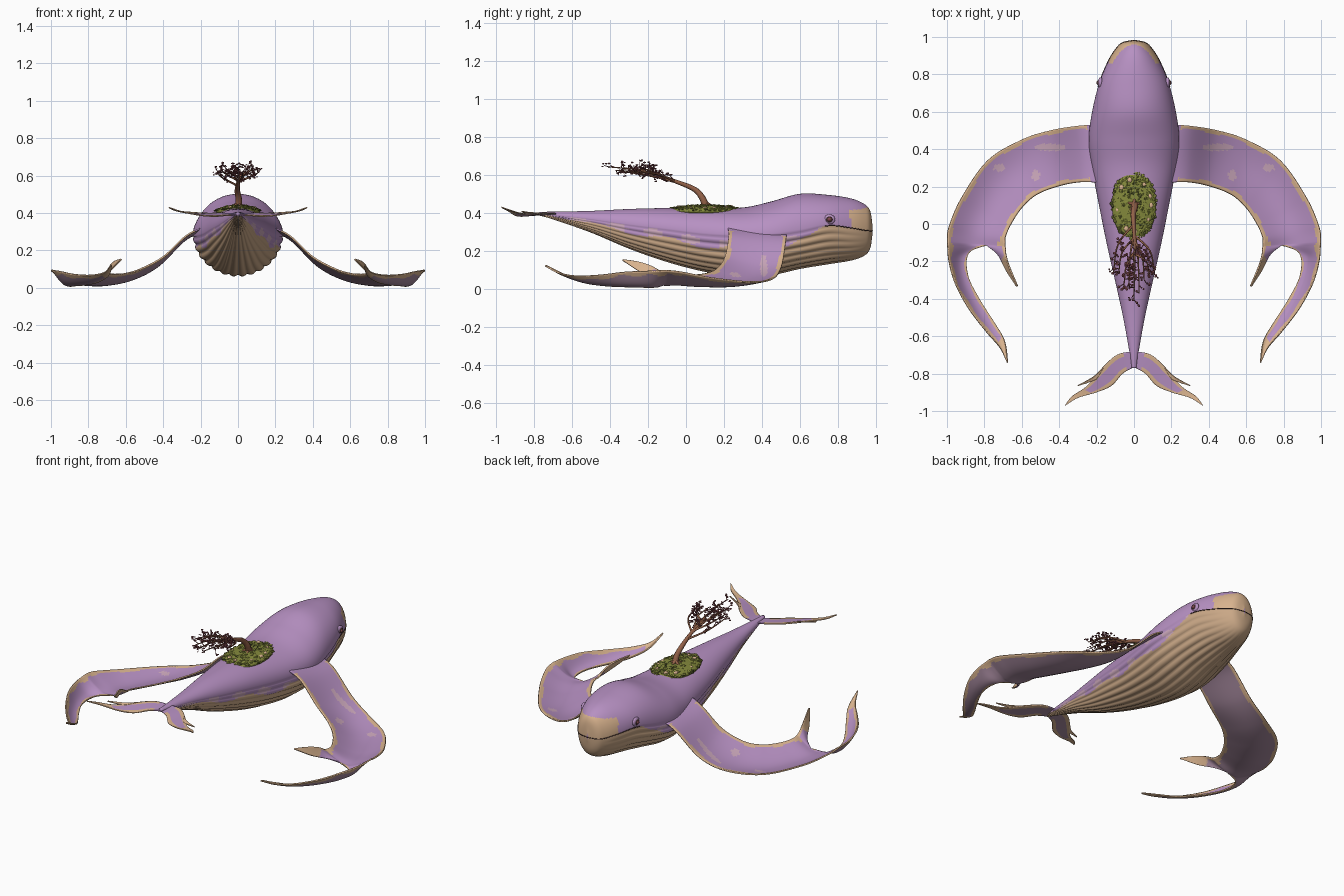
import bpy, bmesh, random
from math import sin, cos, pi, sqrt
from mathutils import Vector, Matrix

random.seed(7)
cube = bpy.data.objects.get("Cube")
if cube:
    bpy.data.objects.remove(cube, do_unlink=True)


def material(name, *rgb):
    m = bpy.data.materials.new(name)
    m.use_nodes = True
    m.diffuse_color = (*rgb, 1)
    m.node_tree.nodes["Principled BSDF"].inputs["Base Color"].default_value = (*rgb, 1)
    return m


purple = material("purple skin", .47, .28, .54)
cream = material("cream edge", .69, .45, .27)
tan = material("tan belly", .59, .39, .24)
lavender = material("pink lavender patch", .6, .39, .5)
mauve = material("mauve underside", .38, .25, .34)
moss = material("olive moss", .23, .25, .045)
dark_moss = material("dark moss", .08, .09, .02)
wood = material("brown wood", .29, .12, .065)
maroon = material("maroon leaf", .22, .065, .075)
dark = material("dark brown", .045, .022, .02)


def spline(points, n):
    """Sample n+1 stations on a smooth path through tuples of any length."""
    pts = [Vector(p) for p in points]
    out = []
    for k in range(n + 1):
        s = k / n * (len(pts) - 1)
        i = min(int(s), len(pts) - 2)
        t = s - i
        b, c = pts[i], pts[i + 1]
        a = pts[i - 1] if i else 2 * b - c
        d = pts[i + 2] if i + 2 < len(pts) else 2 * c - b
        out.append(b + t / 2 * ((c - a) + t * ((2 * a - 5 * b + 4 * c - d)
                                               + t * (3 * b - a - 3 * c + d))))
    return out


def finish(name, bm, mats, smooth=True):
    for f in bm.faces:
        f.smooth = smooth
    mesh = bpy.data.meshes.new(name)
    bm.to_mesh(mesh)
    bm.free()
    for m in mats:
        mesh.materials.append(m)
    ob = bpy.data.objects.new(name, mesh)
    bpy.context.collection.objects.link(ob)
    return ob


def mirror(ob):
    ob.modifiers.new("mirror", "MIRROR").use_mirror_merge = False


# Body: y, half width, top, bottom, seam height
body_stations = [
    (-.77, .012, .405, .385, .395), (-.7, .022, .406, .365, .388), (-.5, .058, .41, .295, .365),
    (-.3, .102, .42, .21, .335), (-.1, .147, .425, .14, .31), (.1, .187, .425, .088, .285),
    (.3, .225, .428, .06, .275), (.45, .242, .46, .07, .28), (.6, .224, .5, .103, .3),
    (.75, .187, .494, .128, .332), (.87, .138, .475, .148, .32), (.94, .094, .445, .175, .308),
    (.97, .06, .408, .215, .305), (.982, .004, .33, .29, .305)]
UPPER, LOBES = 48, 14
LOWER = LOBES * 6
COLS = UPPER + LOWER


def body_point(st, j):
    y, w, top, bottom, seam = st
    if j <= UPPER:
        a = pi * j / UPPER
        return Vector((w * cos(a), y, seam + (top - seam) * sin(a)))
    a = pi * (j - UPPER) / LOWER
    flute = 1 - .05 * (1 - abs(sin(LOBES * a))) * min(1, max(0, (.95 - y) * 4))
    return Vector((-w * cos(a) * flute, y, seam - (seam - bottom) * sin(a) * flute))


def body_colour(co, j):
    y, z = co.y, co.z
    blotch = sin(y * 23 + z * 40) * sin(y * 11 - z * 31)
    if j >= UPPER:
        a = pi * (j + .5 - UPPER) / LOWER
        depth = min(a, pi - a)
        limit = .3 + .07 * sin(y * 17) if y < .55 else max(0, .3 - (y - .55) * 1.7)
        if depth > limit:
            return 1
        return 3 if blotch > .45 else 0
    # Nose patch stays low on the sides and only tops the very tip
    if y > .865 + .01 * sin(z * 60) and z < .415 + .25 * max(0, y - .9):
        return 2
    return 0


bm = bmesh.new()
rings = spline(body_stations, 104)
grid = [[bm.verts.new(body_point(st, j)) for j in range(COLS)] for st in rings]
for r, s in zip(grid, grid[1:]):
    for j in range(COLS):
        k = (j + 1) % COLS
        f = bm.faces.new((r[j], r[k], s[k], s[j]))
        f.material_index = body_colour(f.calc_center_median(), j)
bm.faces.new(grid[0])
bm.faces.new(grid[-1])
bmesh.ops.recalc_face_normals(bm, faces=bm.faces)
finish("body", bm, [purple, tan, cream, lavender])


def strip(bm, stations, rows, cols, sags, paint, first=None):
    """Loft a bowed sheet between two edges; may continue from a first row of verts."""
    verts = []
    for i, st in enumerate(spline(stations, rows)):
        if first and i == 0:
            verts.append(first)
            continue
        lead, trail = Vector(st[:3]), Vector(st[3:])
        sag = sags[0] + (sags[1] - sags[0]) * i / rows
        verts.append([bm.verts.new(lead.lerp(trail, j / cols)
                                   - Vector((0, 0, sag * sin(pi * j / cols))))
                      for j in range(cols + 1)])
    for i in range(rows):
        for j in range(cols):
            f = bm.faces.new((verts[i][j], verts[i][j + 1], verts[i + 1][j + 1], verts[i + 1][j]))
            f.material_index = paint((i + .5) / rows, (j + .5) / cols, f.calc_center_median())
    return verts[-1]


def thin_pair(name, bm, thickness):
    # The underside takes the material three slots further on
    ob = finish(name, bm, [purple, cream, lavender, mauve, cream, mauve])
    mod = ob.modifiers.new("thickness", "SOLIDIFY")
    mod.thickness = thickness
    mod.offset = -1
    mod.material_offset = 3
    mirror(ob)


# Flippers: broad arm, then a long trailing tip and a short inner tip
def arm_paint(u, v, co):
    if u > .08 and (min(v, 1 - v) < .062 + .02 * sin(u * 30) or u > .93 and v > .85):
        return 1
    for x, y, rx, ry in ((.45, .41, .085, .02), (.525, .26, .022, .03), (.72, .3, .03, .02)):
        if ((co.x - x) / rx) ** 2 + ((co.y - y) / ry) ** 2 < 1:
            return 2
    return 0


def long_paint(u, v, co):
    edge = .13 + .3 * max(0, u - .35) + .04 * sin(u * 30)
    return 1 if min(v, 1 - v) < edge or u > .8 else 0


arm = [(.2, .53, .3, .18, .22, .33), (.3, .525, .25, .28, .225, .28),
       (.45, .5, .115, .4, .205, .17), (.6, .45, .055, .52, .16, .105),
       (.78, .34, .04, .6, .09, .08), (.92, .14, .06, .66, 0, .075),
       (.988, -.02, .09, .69, -.07, .08), (.995, -.1, .1, .69, -.12, .085)]
long_tip = [(.995, -.1, .1, .792, -.113, .03), (.985, -.2, .095, .885, -.16, .014),
            (.95, -.32, .09, .885, -.28, .015), (.88, -.45, .075, .82, -.41, .02),
            (.79, -.57, .07, .75, -.52, .035), (.715, -.66, .085, .695, -.62, .07),
            (.68, -.74, .125, .678, -.735, .125)]
short_tip = [(.792, -.113, .03, .69, -.12, .085), (.73, -.165, .055, .685, -.18, .12),
             (.685, -.25, .095, .662, -.25, .143), (.63, -.335, .152, .626, -.332, .156)]
bm = bmesh.new()
end = strip(bm, arm, 90, 36, (0, .07), arm_paint)
strip(bm, long_tip, 54, 24, (.03, 0), long_paint, end[:25])
strip(bm, short_tip, 24, 12, (.003, 0),
      lambda u, v, co: 1 if u > .25 + .25 * (1 - v) or v > .8 else 0, end[24:])
thin_pair("flippers", bm, .008)

# Tail flukes with a small spur
fluke = [(0, -.68, .396, 0, -.765, .391), (.09, -.7, .402, .06, -.8, .39),
         (.17, -.77, .4, .12, -.865, .385), (.25, -.865, .4, .2, -.9, .39),
         (.33, -.92, .415, .3, -.93, .41), (.37, -.97, .432, .368, -.971, .432)]
spur = [(.16, -.765, .401, .2, -.83, .398), (.22, -.82, .404, .24, -.847, .4),
        (.3, -.863, .41, .3, -.867, .41)]
bm = bmesh.new()
strip(bm, fluke, 40, 14, (0, 0),
      lambda u, v, co: 1 if u > .66 or (u > .12 and min(v, 1 - v) < .18 + .08 * u) else 0)
strip(bm, spur, 14, 6, (0, 0), lambda u, v, co: 1)
thin_pair("tail_flukes", bm, .006)


def ball(bm, co, size, index=0, detail=1):
    m = Matrix.Translation(co) @ Matrix.Diagonal((*size, 1))
    made = bmesh.ops.create_icosphere(bm, subdivisions=detail, radius=1, matrix=m)
    for f in {f for v in made["verts"] for f in v.link_faces}:
        f.material_index = index


# Eyes: lid, dark rim and iris as stacked lenses
bm = bmesh.new()
for index, (r, depth) in enumerate(((.03, .013), (.022, .018), (.015, .022))):
    ball(bm, (.179, .755, .365), (depth, r, r * .9), index, 3)
mirror(finish("eyes", bm, [purple, dark, maroon]))


def branches(name, paths, mat):
    """Tapered round tubes; each path is a list of (point, radius)."""
    cu = bpy.data.curves.new(name, "CURVE")
    cu.dimensions = "3D"
    cu.bevel_depth = 1
    cu.bevel_resolution = 2
    cu.use_fill_caps = True
    for path in paths:
        sp = cu.splines.new("POLY")
        sp.points.add(len(path) - 1)
        for p, (co, radius) in zip(sp.points, path):
            p.co = (*co, 1)
            p.radius = radius
    cu.materials.append(mat)
    bpy.context.collection.objects.link(bpy.data.objects.new(name, cu))


# Mouth line along the seam, round the nose
side = [body_point(st, 0) for st in rings if st[0] > .72]
mouth = side + [Vector((-p.x, p.y, p.z)) for p in reversed(side)]
branches("mouth_line", [[(p, .0025) for p in mouth]], dark)

# Mossy mound with tufts and pebbles, draped over the back
bm = bmesh.new()
ball(bm, (0, .1, .409), (.118, .19, .032), 0, 4)
for n in range(300):
    a, r = random.uniform(0, 2 * pi), sqrt(random.uniform(0, 1.08))
    x, y = .118 * r * cos(a), .1 + .172 * r * sin(a)
    z = .426 - .9 * x * x + .014 * (1 - r * r)
    s = random.uniform(.005, .013)
    ball(bm, (x, y, z), (s, s, s * random.uniform(.4, .8)), 0 if n % 6 else 1)
for n in range(9):
    a = n * 2.4
    x, s = .09 * cos(a), random.uniform(.009, .014)
    ball(bm, (x, .1 + .14 * sin(a), .432 - .9 * x * x), (s, s * 1.2, s * .7), 2, 2)
finish("moss_mound", bm, [moss, dark_moss, cream], False)

# Wind-bent tree: trunk, fanned limbs, twigs and leaves
trunk = spline([(0, .11, .41), (.004, .09, .47), (-.004, .05, .52), (0, -.03, .556),
                (.004, -.12, .585), (0, -.2, .6)], 30)
roots = [[((0, .105, .45), .012), ((.04 * cos(a), .1 + .045 * sin(a), .432), .004)]
         for a in (.3, 1.5, 2.8, 4, 5.2)]
branches("tree_trunk", [[(p, .021 - .016 * k / 30) for k, p in enumerate(trunk)]] + roots, wood)

limbs, twigs = [], []
leaves = bmesh.new()
for n in range(9):
    f = n / 4 - 1
    start = trunk[16 + n * 5 % 12]
    reach = .3 - .15 * abs(f) + random.uniform(-.03, .02)
    end = Vector((.11 * f, -.1 - reach, random.uniform(.59, .655) - .01 * abs(f)))
    middle = start.lerp(end, .5) + Vector((.03 * f, .02, random.uniform(0, .025)))
    limb = spline([start, middle, end], 10)
    limbs.append([(p, .0065 - .0004 * k) for k, p in enumerate(limb)])
    for p in limb[3:]:
        tip = p + Vector((random.uniform(-.032, .032), random.uniform(-.03, .015),
                          random.uniform(-.018, .042)))
        tip.x = max(-.125, min(.125, tip.x))
        twigs.append([(p, .003), (tip, .0016)])
        for _ in range(3):
            q = tip + Vector([random.uniform(-.012, .012) for _ in range(3)])
            s = random.uniform(.005, .009)
            ball(leaves, q, (s, s, s * .6))
branches("tree_limbs", limbs, wood)
branches("tree_twigs", twigs, maroon)
finish("tree_leaves", leaves, [maroon], False)
